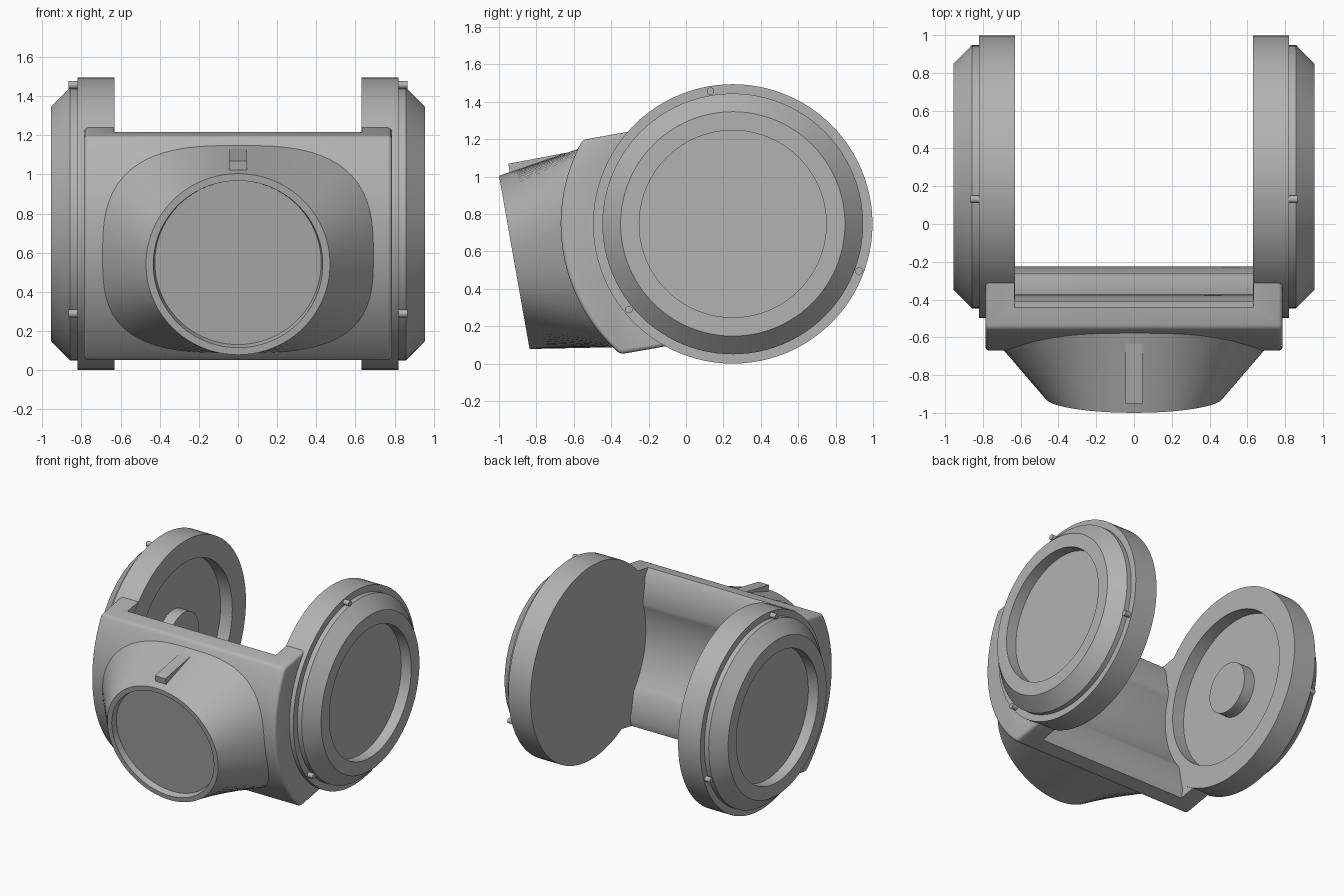
import bpy, bmesh
from math import sin, cos, pi, radians, sqrt

if "Cube" in bpy.data.objects:
    bpy.data.objects.remove(bpy.data.objects["Cube"])

grey = bpy.data.materials.new("light grey")
grey.use_nodes = True
grey.diffuse_color = (0.45, 0.45, 0.45, 1)
grey.node_tree.nodes["Principled BSDF"].inputs["Base Color"].default_value = grey.diffuse_color

R = 0.747                      # disc radius, also the pivot height
PY = 0.25                      # pivot position on y
TILT = radians(10)
SEG = 96


def local(x, u, w):
    """Point in the tilted frame: u forward from the pivot, w up."""
    return (x, PY - u * cos(TILT) - w * sin(TILT), R - u * sin(TILT) + w * cos(TILT))


def finish(obj, angle=30):
    bpy.ops.object.select_all(action="DESELECT")
    obj.select_set(True)
    bpy.context.view_layer.objects.active = obj
    for mod in list(obj.modifiers):
        bpy.ops.object.modifier_apply(modifier=mod.name)
    bpy.ops.object.shade_smooth_by_angle(angle=radians(angle))


def skin(name, rings, cap_start=True):
    """Bridge successive closed rings of points and cap the ends."""
    bm = bmesh.new()
    loops = [[bm.verts.new(p) for p in ring] for ring in rings]
    for a, b in zip(loops, loops[1:]):
        n = len(a)
        for i in range(n):
            j = (i + 1) % n
            bm.faces.new((a[i], a[j], b[j], b[i]))
    if cap_start:
        bm.faces.new(loops[0])
    bm.faces.new(loops[-1])
    bmesh.ops.recalc_face_normals(bm, faces=bm.faces)
    mesh = bpy.data.meshes.new(name)
    bm.to_mesh(mesh)
    bm.free()
    mesh.materials.append(grey)
    obj = bpy.data.objects.new(name, mesh)
    bpy.context.collection.objects.link(obj)
    return obj


def lathe(name, profile, y=PY, z=R, seg=SEG):
    """Turn (x, radius) points about an axis parallel to x."""
    angles = [2 * pi * i / seg for i in range(seg)]
    return skin(name, [[(x, y + r * cos(a), z + r * sin(a)) for a in angles]
                       for x, r in profile])


def extrude(name, profile, half):
    return skin(name, [[local(x, u, w) for u, w in profile] for x in (-half, half)])


# Side discs with stepped, chamfered and dished outer caps
cap = [(0.87, 0.5), (0.955, 0.5), (0.955, 0.6), (0.857, 0.697), (0.82, 0.697),
       (0.82, R), (0.63, R)]
hub = [(0.63, 0.58), (0.73, 0.58), (0.73, 0.19), (0.64, 0.19)]
finish(lathe("left_disc", cap))
finish(lathe("right_disc", [(-x, r) for x, r in cap + hub]))

# Three small pins round each disc
for side, s in (("left", 1), ("right", -1)):
    for k in range(3):
        a = radians(99.5 + 120 * k)
        finish(lathe(f"{side}_pin_{k + 1}", [(s * 0.8, 0.02), (s * 0.866, 0.02)],
                     PY + 0.72 * cos(a), R + 0.72 * sin(a), 16))

# Yoke body: curved front, hollowed between the discs
H = 0.582


def arc(radius, n=28):
    ws = [-H + 2 * H * i / n for i in range(n + 1)]
    return [(sqrt(radius * radius - w * w), w) for w in ws]


yoke = extrude("yoke_body", arc(0.92) + arc(0.66)[::-1], 0.787)
bevel = yoke.modifiers.new("soft edges", "BEVEL")
bevel.width, bevel.segments = 0.035, 4
bevel.limit_method, bevel.angle_limit = "ANGLE", radians(40)

cutter = extrude("gap_cutter", [(0, -0.8), (0.6, -0.8), (0.6, -H), (0.575, -0.53),
                                (0.575, 0.53), (0.6, H), (0.6, 0.8), (0, 0.8)], 0.633)
cutter.hide_render = True
cut = yoke.modifiers.new("gap", "BOOLEAN")
cut.operation, cut.solver, cut.object = "DIFFERENCE", "EXACT", cutter
finish(yoke)
bpy.data.objects.remove(cutter)

# Nose: lofted from a rounded rectangle on the curved front to a round rim
base, turns = [], [2 * pi * i / SEG for i in range(SEG)]
for t in turns:
    r = (abs(cos(t) / 0.7) ** 3 + abs(sin(t) / 0.54) ** 3) ** (-1 / 3)
    w = r * sin(t)
    base.append(local(r * cos(t), sqrt(0.92 ** 2 - w * w) - 0.01, w))


def circle(radius, u):
    return [local(radius * cos(t), u, radius * sin(t)) for t in turns]


nose = skin("nose", [base, circle(0.47, 1.186), circle(0.433, 1.186),
                     circle(0.425, 1.14)], cap_start=False)
finish(nose)

# Sight tab on top of the nose
finish(extrude("sight_tab", [(0.75, 0.42), (1.126, 0.42), (1.126, 0.525), (0.75, 0.53)], 0.045))
